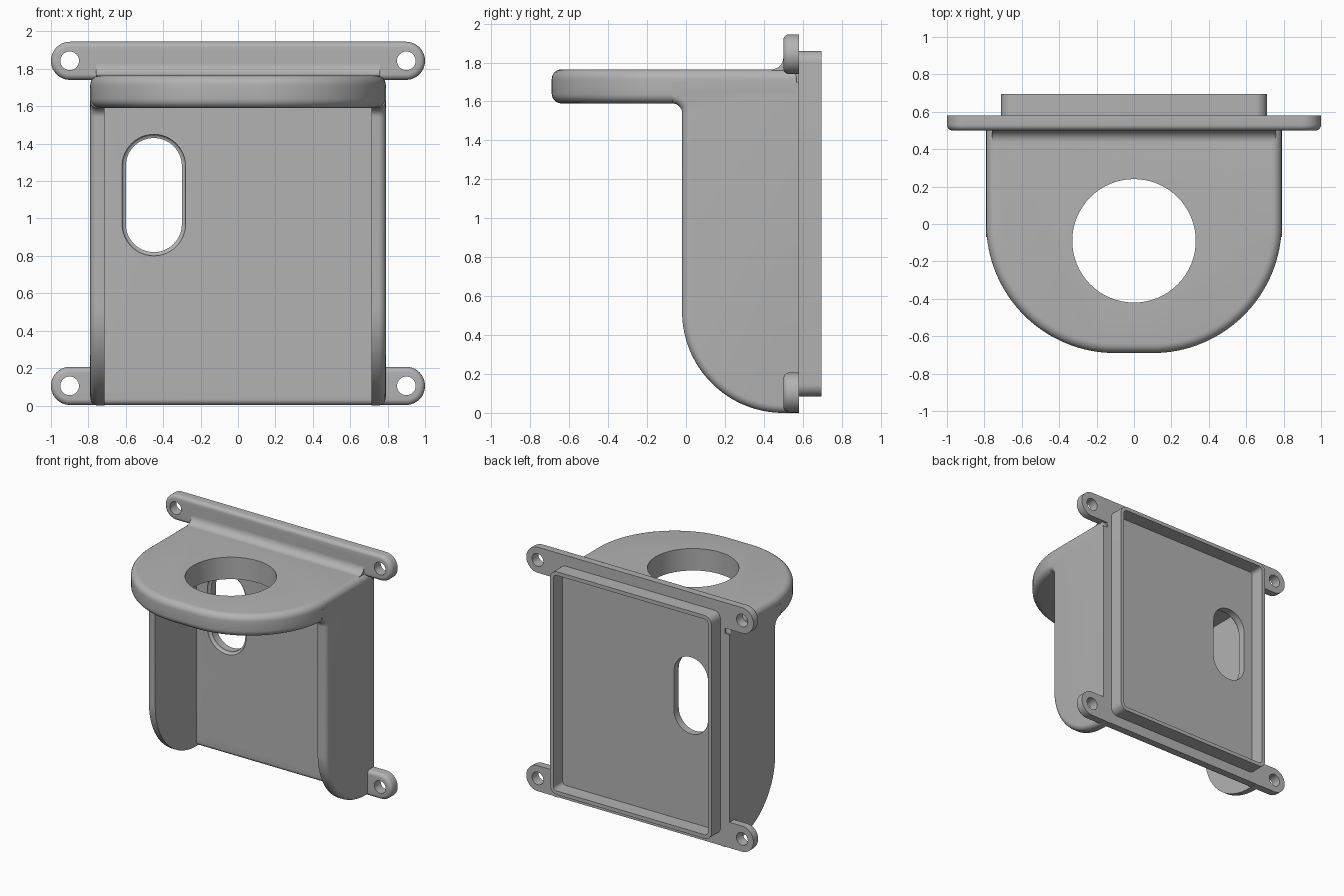
import bpy, bmesh
from math import sin, cos, pi, radians

cube = bpy.data.objects.get("Cube")
if cube:
    bpy.data.objects.remove(cube, do_unlink=True)

grey = bpy.data.materials.new("plain grey")
grey.use_nodes = True
colour = (0.45, 0.45, 0.45, 1)
grey.diffuse_color = colour
grey.node_tree.nodes["Principled BSDF"].inputs["Base Color"].default_value = colour


def arc(cx, cy, r, start, end, n=12):
    """Points on an arc, angles in degrees."""
    steps = [radians(start + (end - start) * i / n) for i in range(n + 1)]
    return [(cx + r * cos(a), cy + r * sin(a)) for a in steps]


def rounded(x0, x1, y0, y1, r_low, r_high, d=0, n=12):
    """Rectangle with rounded low and high corners, inset by d."""
    low, high = max(r_low - d, 0.001), max(r_high - d, 0.001)
    x0, x1, y0, y1 = x0 + d, x1 - d, y0 + d, y1 - d
    return (arc(x0 + low, y0 + low, low, 180, 270, n) + arc(x1 - low, y0 + low, low, 270, 360, n)
            + arc(x1 - high, y1 - high, high, 0, 90, n) + arc(x0 + high, y1 - high, high, 90, 180, n))


def edge_round(at, r, direction, n=6):
    """(position, inset) pairs of a rounded edge that ends at 'at'."""
    angles = [pi / 2 * i / n for i in range(n + 1)]
    return [(at - direction * r * (1 - sin(a)), r * (1 - cos(a))) for a in angles]


def loft(name, axis, outline, levels):
    """Skin outline(inset) along an axis through (position, inset) levels."""
    place = {"x": lambda p, h: (h, p[0], p[1]),
             "y": lambda p, h: (p[0], h, p[1]),
             "z": lambda p, h: (p[0], p[1], h)}[axis]
    bm = bmesh.new()
    rings = [[bm.verts.new(place(p, h)) for p in outline(d)] for h, d in levels]
    count = len(rings[0])
    for a, b in zip(rings, rings[1:]):
        for i in range(count):
            j = (i + 1) % count
            bm.faces.new((a[i], a[j], b[j], b[i]))
    bm.faces.new(rings[0])
    bm.faces.new(rings[-1])
    bmesh.ops.recalc_face_normals(bm, faces=bm.faces)
    mesh = bpy.data.meshes.new(name)
    bm.to_mesh(mesh)
    bm.free()
    mesh.materials.append(grey)
    obj = bpy.data.objects.new(name, mesh)
    bpy.context.collection.objects.link(obj)
    return obj


def combine(target, other, operation):
    """Apply a boolean and discard the second object."""
    mod = target.modifiers.new("boolean", "BOOLEAN")
    mod.operation, mod.solver, mod.object = operation, "EXACT", other
    bpy.context.view_layer.objects.active = target
    bpy.ops.object.modifier_apply(modifier=mod.name)
    bpy.data.objects.remove(other, do_unlink=True)


FRONT, BACK, HALF = 0.5, 0.58, 0.79

# Shelf: D-shaped slab with rounded rim and a large round opening
shelf_bottom, shelf_top = 1.59, 1.765
shelf = loft("shelf", "z", lambda d: rounded(-HALF, HALF, -0.69, 0.57, 0.69, 0.01, d, 32),
             edge_round(shelf_bottom, 0.05, -1)[::-1] + edge_round(shelf_top, 0.05, 1))
opening = loft("opening", "z", lambda d: arc(0, -0.09, 0.33, 0, 354.375, 63), [(1.4, 0), (2, 0)])
combine(shelf, opening, "DIFFERENCE")


# Side walls: swept lower corner, small fillet under the shelf
def wall_profile(d):
    return ([(BACK, d)] + arc(FRONT, 0.52, 0.52 - d, 270, 180, 32)
            + arc(-0.07, 1.54, 0.05 + d, 0, 90, 8) + [(-0.07, 1.70), (BACK, 1.70)])


walls = [loft(side + "_wall", "x", wall_profile,
              [(s * 0.715, 0)] + [(s * h, d) for h, d in edge_round(HALF, 0.04, 1)])
         for side, s in (("left", 1), ("right", -1))]

# Back plate with rounded mounting rails along top and bottom
plate = loft("back_plate", "y", lambda d: rounded(-0.75, 0.75, 0.1, 1.8, 0.01, 0.01, 0, 2),
             [(FRONT, 0), (BACK, 0)])
for z in (0.105, 1.843):
    rail = loft("rail", "y", lambda d: rounded(-1, 1, z - 0.102, z + 0.102, 0.102, 0.102, d),
                [(BACK, 0)] + edge_round(FRONT, 0.03, -1))
    for x in (-0.9, 0.9):
        hole = loft("screw_hole", "y", lambda d: arc(x, z, 0.05, 0, 348.75, 31), [(0.4, 0), (0.7, 0)])
        combine(rail, hole, "DIFFERENCE")
    combine(plate, rail, "UNION")

# Oblong cable slot with a softened front edge
slot = loft("slot", "y", lambda d: rounded(-0.6, -0.3, 0.82, 1.43, 0.15, 0.15, d),
            [(0.45, -0.02)] + [(h, d - 0.02) for h, d in edge_round(0.52, 0.02, 1)] + [(0.7, 0)])
combine(plate, slot, "DIFFERENCE")

# Cove where the shelf meets the top rail
cove = loft("shelf_cove", "x",
            lambda d: arc(0.44, 1.825, 0.06, 270, 360, 8) + [(0.54, 1.825), (0.54, 1.74), (0.44, 1.74)],
            [(-0.76, 0), (0.76, 0)])

# Thin raised frame on the back
frame = loft("back_frame", "y", lambda d: rounded(-0.71, 0.71, 0.085, 1.86, 0.06, 0.06, d),
             [(0.57, 0), (0.695, 0)])
recess = loft("recess", "y", lambda d: rounded(-0.71, 0.71, 0.085, 1.86, 0.06, 0.06, d),
              [(0.5, 0.03), (0.8, 0.03)])
combine(frame, recess, "DIFFERENCE")

# Smooth curved faces, keep edges crisp
bpy.ops.object.select_all(action="DESELECT")
for obj in [shelf, plate, cove, frame] + walls:
    obj.select_set(True)
bpy.context.view_layer.objects.active = shelf
bpy.ops.object.shade_smooth_by_angle(angle=radians(30))
